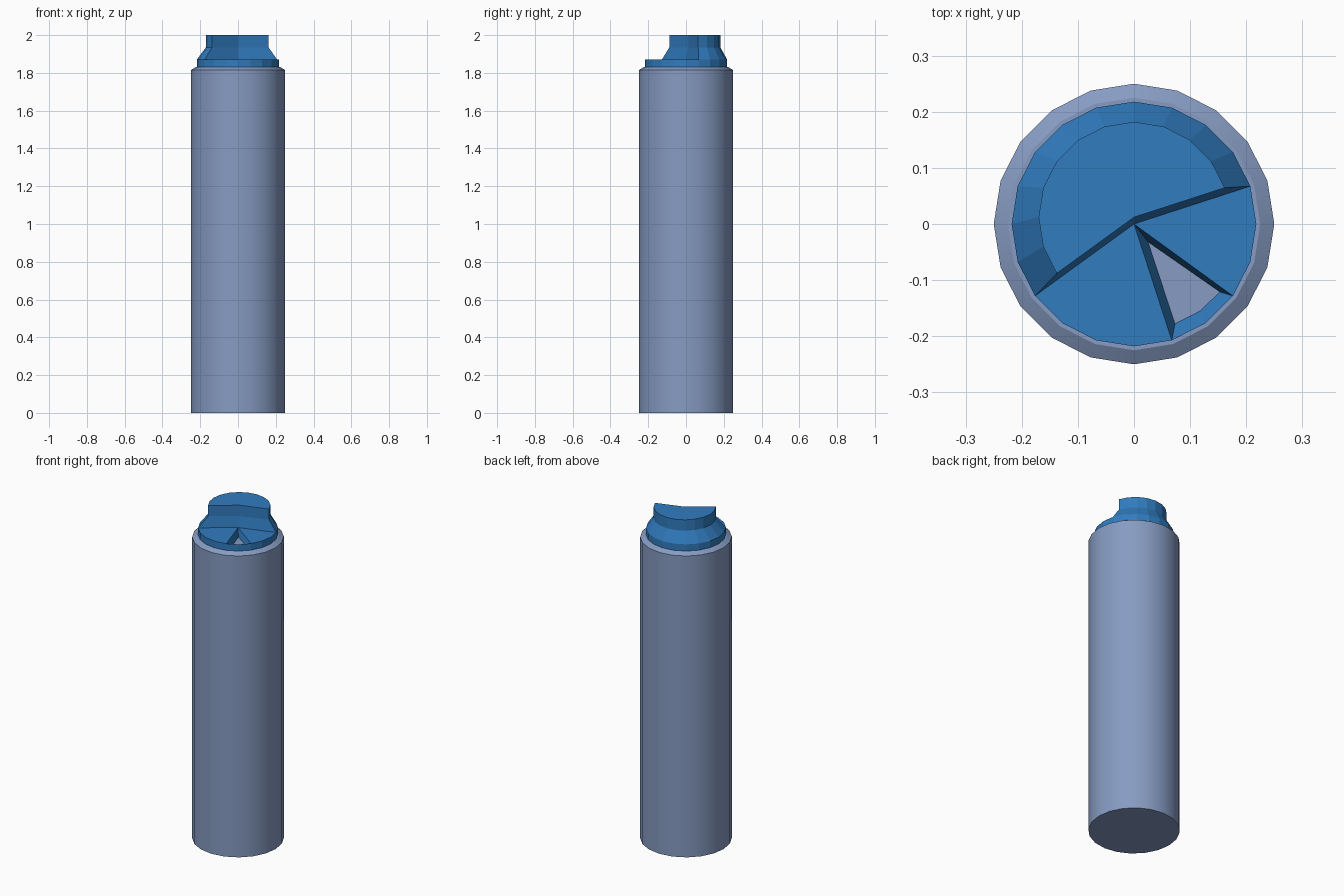
import bpy, bmesh
from math import sin, cos, pi

if "Cube" in bpy.data.objects:
    bpy.data.objects.remove(bpy.data.objects["Cube"])

N = 20  # sides of the can


def ring(bm, r, z, cy=0.0):
    return [bm.verts.new((r * cos(2 * pi * i / N), cy + r * sin(2 * pi * i / N), z)) for i in range(N)]


def bridge(bm, a, b, closed=True):
    n = len(a)
    for i in range(n if closed else n - 1):
        j = (i + 1) % n
        bm.faces.new((a[i], a[j], b[j], b[i]))


def finish(bm, name, color):
    bmesh.ops.recalc_face_normals(bm, faces=bm.faces)
    me = bpy.data.meshes.new(name)
    bm.to_mesh(me)
    bm.free()
    ob = bpy.data.objects.new(name, me)
    bpy.context.collection.objects.link(ob)
    mat = bpy.data.materials.new(name + "_paint")
    mat.diffuse_color = color
    mat.use_nodes = True
    mat.node_tree.nodes["Principled BSDF"].inputs["Base Color"].default_value = mat.diffuse_color
    me.materials.append(mat)
    return ob


# Can body: tall cylinder with a shallow shoulder
bm = bmesh.new()
rings = [ring(bm, r, z) for r, z in ((0.25, 0), (0.25, 1.815), (0.225, 1.83))]
for a, b in zip(rings, rings[1:]):
    bridge(bm, a, b)
bm.faces.new(rings[0][::-1])
bm.faces.new(rings[-1])
body = finish(bm, "can_body", (0.24, 0.33, 0.54, 1))
bpy.context.view_layer.objects.active = body
body.select_set(True)
bpy.ops.object.shade_smooth_by_angle(angle=pi / 6)

# Cap: low collar, raised sector behind, notch in front
bm = bmesh.new()
low, rim = ring(bm, 0.218, 1.83), ring(bm, 0.218, 1.87)
bridge(bm, low, rim)
hub = bm.verts.new((0, 0, 1.87))

# flat deck sectors either side of the notch
bm.faces.new([hub] + rim[12:17])
bm.faces.new([hub] + rim[18:] + rim[:2])

# raised sector: tapers in, then rises straight
levels = [[hub] + rim[1:13]]
for z in (1.935, 2.0):
    pts = [(0, 0.012)] + [(0.17 * cos(pi * i / 10), 0.012 + 0.17 * sin(pi * i / 10)) for i in range(1, 13)]
    levels.append([bm.verts.new((x, y, z)) for x, y in pts])
for a, b in zip(levels, levels[1:]):
    bridge(bm, a, b)
bm.faces.new(levels[-1])

# notch with sloping walls, open down to the can top
floor = [bm.verts.new((x, y, 1.831)) for x, y in
         ((0.025, -0.032), (0.073, -0.178), (0.118, -0.155), (0.153, -0.121))]
bridge(bm, [hub] + rim[16:19], floor)
finish(bm, "spray_cap", (0.03, 0.2, 0.52, 1))
